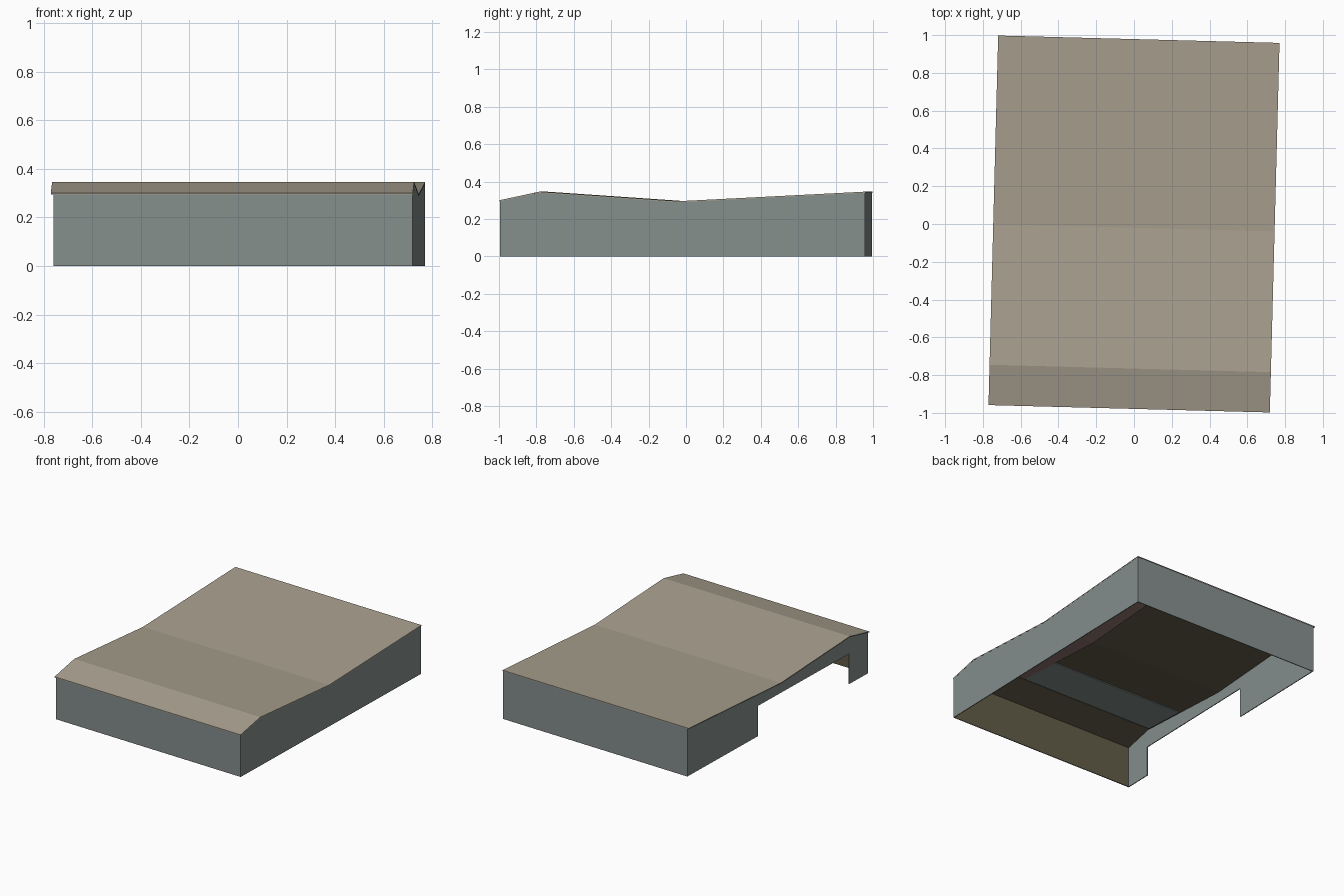
import bpy, bmesh
from math import radians
from mathutils import Matrix, Vector

if "Cube" in bpy.data.objects:
    bpy.data.objects.remove(bpy.data.objects["Cube"])

TURN = Matrix.Rotation(radians(-1.5), 4, 'Z')   # whole building sits slightly turned
W, L = 0.745, 0.9785                            # half width, half length
T = 0.006                                       # sheet thickness
PROFILE = [(-L, 0.30), (-0.765, 0.346), (-0.02, 0.295), (L, 0.346)]


def material(name, rgb):
    m = bpy.data.materials.new(name)
    lin = [((c / 255 + 0.055) / 1.055) ** 2.4 for c in rgb]
    m.diffuse_color = (*lin, 1)
    m.use_nodes = True
    m.node_tree.nodes["Principled BSDF"].inputs["Base Color"].default_value = m.diffuse_color
    return m


TAN = material("roof tan", (168, 160, 143))
GREY = material("wall grey", (133, 143, 141))
OLIVE = material("inner olive", (96, 90, 70))
RED = material("inner red brown", (144, 117, 112))


def height(v):
    """Roof height at position v along the building."""
    for (a, za), (b, zb) in zip(PROFILE, PROFILE[1:]):
        if v <= b:
            return za + (zb - za) * (v - a) / (b - a)
    return PROFILE[-1][1]


def sheet(name, points, push, outer, inner=None):
    """Extrude a flat outline by push; the pushed side takes the inner material."""
    push = Vector(push)
    bm = bmesh.new()
    face = bm.faces.new([bm.verts.new(p) for p in points])
    made = bmesh.ops.extrude_face_region(bm, geom=[face], use_keep_orig=True)
    bmesh.ops.translate(bm, vec=push, verts=[g for g in made["geom"] if isinstance(g, bmesh.types.BMVert)])
    bmesh.ops.recalc_face_normals(bm, faces=bm.faces)
    bm.normal_update()
    d = push.normalized()
    for f in bm.faces:
        f.material_index = 1 if inner and f.normal.dot(d) > 0.5 else 0
    bm.transform(TURN)
    me = bpy.data.meshes.new(name)
    bm.to_mesh(me)
    bm.free()
    me.materials.append(outer)
    if inner:
        me.materials.append(inner)
    bpy.context.collection.objects.link(bpy.data.objects.new(name, me))


def roof_strip(name, u0, u1, v0, v1, drop, outer, inner=None):
    """Thin folded strip that follows the roof profile, drop below the top."""
    vs = [v0] + [v for v, _ in PROFILE if v0 < v < v1] + [v1]
    for i, (a, b) in enumerate(zip(vs, vs[1:])):
        za, zb = height(a) - drop, height(b) - drop
        sheet(f"{name}_{i + 1}", [(u0, a, za), (u1, a, za), (u1, b, zb), (u0, b, zb)],
              (0, 0, -T), outer, inner)


# folded roof with olive underside, and lining panels below it
roof_strip("roof", -W, W, -L, L, 0, TAN, OLIVE)
roof_strip("ceiling_grey_panel", -W + 0.03, 0.33, -0.74, -0.42, T, GREY)
roof_strip("ceiling_red_panel", 0.33, W - 0.01, -0.74, 0.7, T, RED)

# front and back walls
WL = W - 0.012                                   # left wall sits just inside the eave
for name, y, z, push, lining in (("front_wall", -L + 0.002, 0.30, T, OLIVE),
                                 ("back_wall", L - 0.002, 0.343, -T, RED)):
    z -= 0.002
    sheet(name, [(-WL, y, 0), (W - 0.001, y, 0), (W - 0.001, y, z), (-WL, y, z)],
          (0, push, 0), GREY, lining)

# side walls follow the roof line; the left one has a wide opening
top = [(v * 0.997, z - 0.003) for v, z in reversed(PROFILE)]
e = L * 0.997
right = [(-e, 0), (e, 0)] + top
left = [(-e, 0), (-0.775, 0), (-0.775, 0.215), (0.21, 0.215), (0.21, 0), (e, 0)] + top
sheet("right_wall", [(W - 0.001, v, z) for v, z in right], (-T, 0, 0), GREY, RED)
sheet("left_wall", [(-WL, v, z) for v, z in left], (T, 0, 0), GREY)
